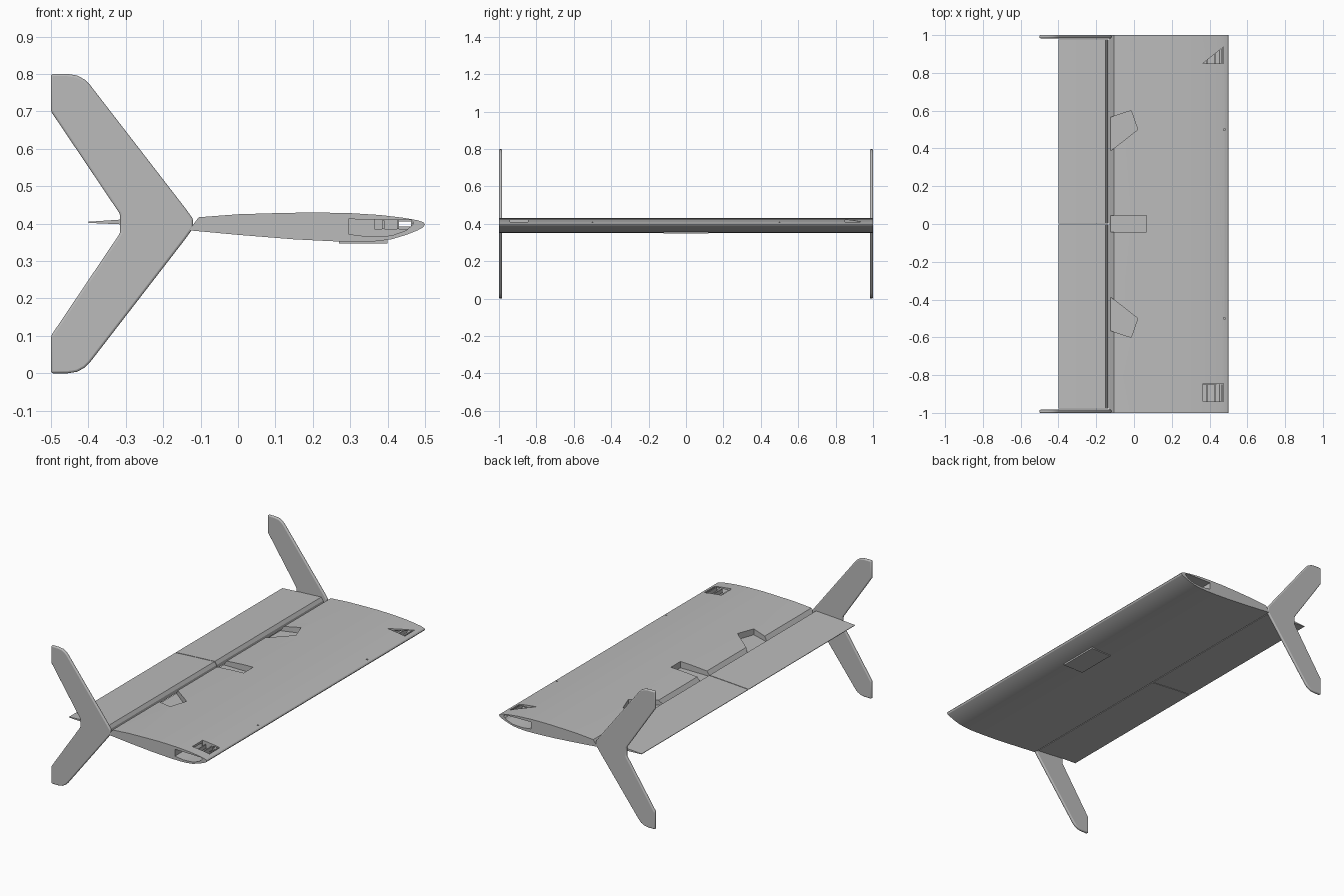
import bpy, bmesh
from mathutils import Vector

if "Cube" in bpy.data.objects:
    bpy.data.objects.remove(bpy.data.objects["Cube"], do_unlink=True)

grey = bpy.data.materials.new("light grey")
grey.use_nodes = True
COLOUR = (0.5, 0.5, 0.5, 1)
grey.diffuse_color = COLOUR
grey.node_tree.nodes["Principled BSDF"].inputs["Base Color"].default_value = COLOUR


def prism(name, pts, axis, lo, hi):
    """Extrude a 2D outline along y (points are x, z) or z (points are x, y)."""
    def place(p, d):
        return (p[0], d, p[1]) if axis == "y" else (p[0], p[1], d)
    bm = bmesh.new()
    face = bm.faces.new([bm.verts.new(place(p, lo)) for p in pts])
    ext = bmesh.ops.extrude_face_region(bm, geom=[face])["geom"]
    shift = Vector(place((0, 0), hi - lo))
    bmesh.ops.translate(bm, verts=[v for v in ext if isinstance(v, bmesh.types.BMVert)], vec=shift)
    bmesh.ops.recalc_face_normals(bm, faces=bm.faces)
    mesh = bpy.data.meshes.new(name)
    bm.to_mesh(mesh)
    bm.free()
    mesh.materials.append(grey)
    ob = bpy.data.objects.new(name, mesh)
    bpy.context.collection.objects.link(ob)
    return ob


def rect(x0, x1, y0, y1):
    return [(x0, y0), (x1, y0), (x1, y1), (x0, y1)]


def activate(ob):
    bpy.ops.object.select_all(action="DESELECT")
    ob.select_set(True)
    bpy.context.view_layer.objects.active = ob


def smooth(ob, angle=0.5):
    activate(ob)
    bpy.ops.object.shade_smooth_by_angle(angle=angle)


def cut(ob, cutter):
    mod = ob.modifiers.new("cut", "BOOLEAN")
    mod.operation = "DIFFERENCE"
    mod.solver = "EXACT"
    mod.object = cutter
    activate(ob)
    bpy.ops.object.modifier_apply(modifier=mod.name)
    bpy.data.objects.remove(cutter, do_unlink=True)


# Wing: aerofoil section with a slanted rear face
section = [(-.105, .417), (0, .425), (.1, .428), (.2, .43), (.3, .428), (.38, .423),
           (.44, .416), (.48, .409), (.495, .404), (.5, .398), (.495, .39), (.48, .382),
           (.45, .37), (.41, .358), (.37, .353), (.32, .351), (.25, .353), (.15, .358),
           (0, .37), (-.13, .382), (-.12, .397)]
wing = prism("wing", section, "y", -1, 1)

# Linkage pockets along the trailing edge
kite = [(-.14, .56), (-.015, .6), (.02, .5), (-.12, .39), (-.14, .39)]
cut(wing, prism("middle_pocket", rect(-.14, .065, -.042, .046), "z", .39, .5))
for side in (-1, 1):
    cut(wing, prism("side_pocket", [(x, y * side) for x, y in kite], "z", .39, .5))

# Hollow bays in the wing tips, with top hatches and a through duct
bay = [(.295, .412), (.295, .372), (.35, .365), (.41, .368), (.45, .382), (.47, .4), (.465, .409)]
for side in (-1, 1):
    cut(wing, prism("tip_bay", bay, "y", side * .85, side * 1.1))
cut(wing, prism("square_hatch", rect(.365, .475, -.94, -.845), "z", .385, .5))
cut(wing, prism("triangle_hatch", [(.365, .85), (.475, .85), (.475, .938)], "z", .385, .5))
cut(wing, prism("duct", rect(.43, .462, .392, .406), "y", -1.2, 1.2))

# Small round holes near the leading edge
for y in (-.5, .5):
    bpy.ops.mesh.primitive_cylinder_add(vertices=12, radius=.005, depth=.03, location=(.478, y, .41))
    cut(wing, bpy.context.object)
smooth(wing, .35)

# Ribs inside the tip bays
for side, label in ((-1, "right"), (1, "left")):
    for i, x in enumerate((.385, .425, .462)):
        y0, y1 = sorted((side * .85, side * .94))
        prism(f"{label}_bay_rib_{i + 1}", rect(x, x + .006, y0, y1), "z", .386, .408)

# Shallow belly plate
prism("belly_plate", rect(.27, .4, -.12, .12), "z", .347, .356)

# Two hinged flaps
flap = [(-.15, .42), (-.138, .402), (-.135, .383), (-.31, .398), (-.4, .402), (-.4, .405), (-.31, .411)]
prism("right_flap", flap, "y", -.978, -.002)
prism("left_flap", flap, "y", .002, .978)

# Swept tip fins, upper half outline mirrored about the wing plane
half = [(-.12, .412), (-.14, .44), (-.395, .77), (-.41, .785), (-.43, .796), (-.455, .8),
        (-.5, .8), (-.5, .7), (-.315, .425)]
outline = half + [(x, .8 - z) for x, z in reversed(half)]
for side, label in ((-1, "right"), (1, "left")):
    lo, hi = sorted((side * .983, side))
    fin = prism(f"{label}_fin", outline, "y", lo, hi)
    bevel = fin.modifiers.new("rounded edges", "BEVEL")
    bevel.width = .006
    bevel.segments = 3
    smooth(fin)
